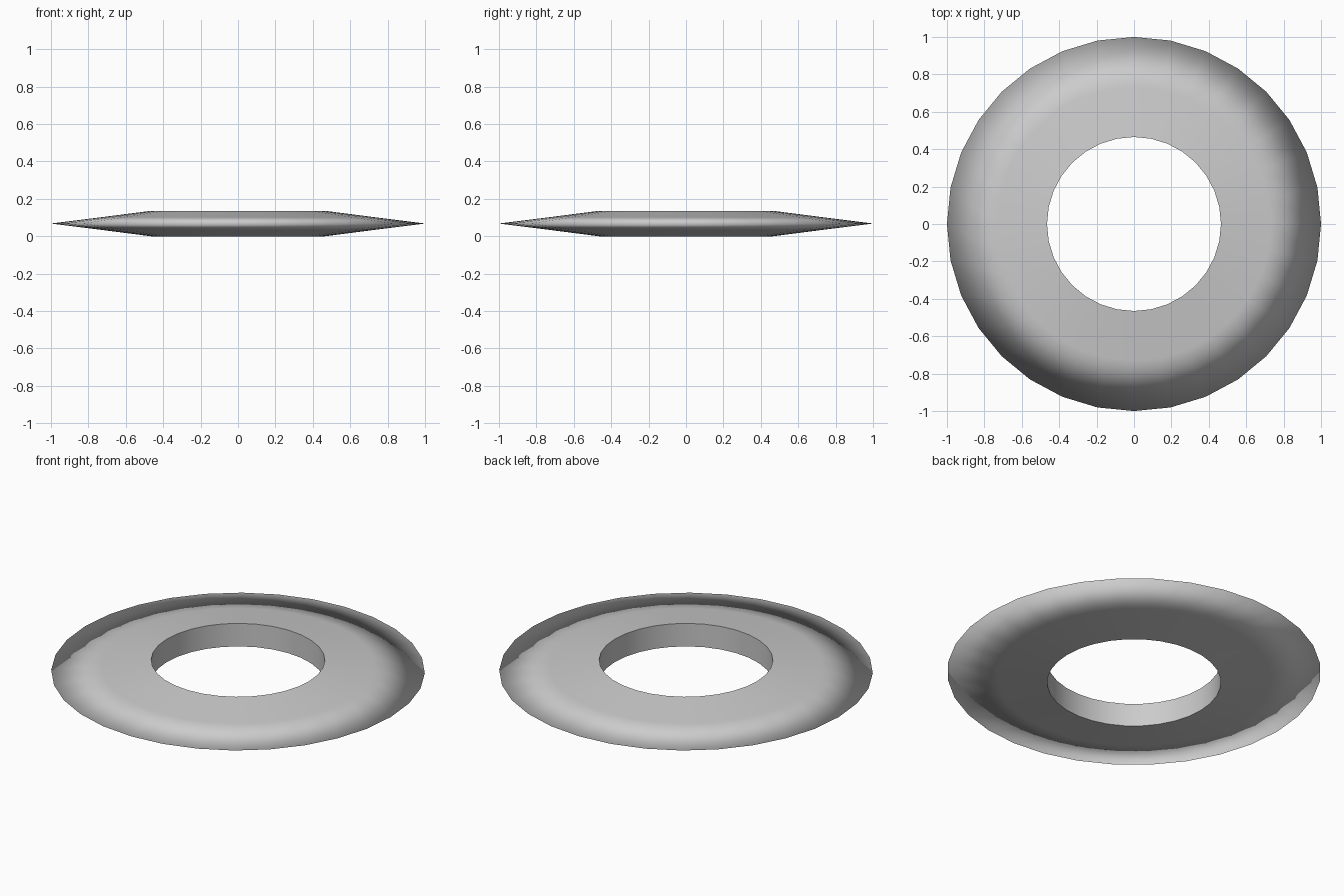
import bpy, bmesh, math

if "Cube" in bpy.data.objects:
    bpy.data.objects.remove(bpy.data.objects["Cube"])

SIDES = 32
# Cross-section (radius, height): vertical bore wall, two slopes meeting in a thin rim
PROFILE = [(0.465, 0.0), (0.73, 0.034), (1.0, 0.068), (0.73, 0.102), (0.465, 0.136)]

bm = bmesh.new()
rings = []
for i in range(SIDES):
    a = 2 * math.pi * i / SIDES
    rings.append([bm.verts.new((r * math.cos(a), r * math.sin(a), z)) for r, z in PROFILE])

# Skin neighbouring sections, closing the profile with the bore wall
n = len(PROFILE)
for i in range(SIDES):
    a, b = rings[i], rings[(i + 1) % SIDES]
    for j in range(n):
        k = (j + 1) % n
        bm.faces.new((a[j], b[j], b[k], a[k])).smooth = True
bmesh.ops.recalc_face_normals(bm, faces=bm.faces[:])

# Keep only the bore edges sharp; the outer rim is shaded round
bore = {r[j] for r in rings for j in (0, n - 1)}
for e in bm.edges:
    v, w = e.verts
    if v in bore and w in bore and abs(v.co.z - w.co.z) < 1e-5:
        e.smooth = False

mesh = bpy.data.meshes.new("ring_disc")
bm.to_mesh(mesh)
bm.free()
ring = bpy.data.objects.new("ring_disc", mesh)
bpy.context.collection.objects.link(ring)
